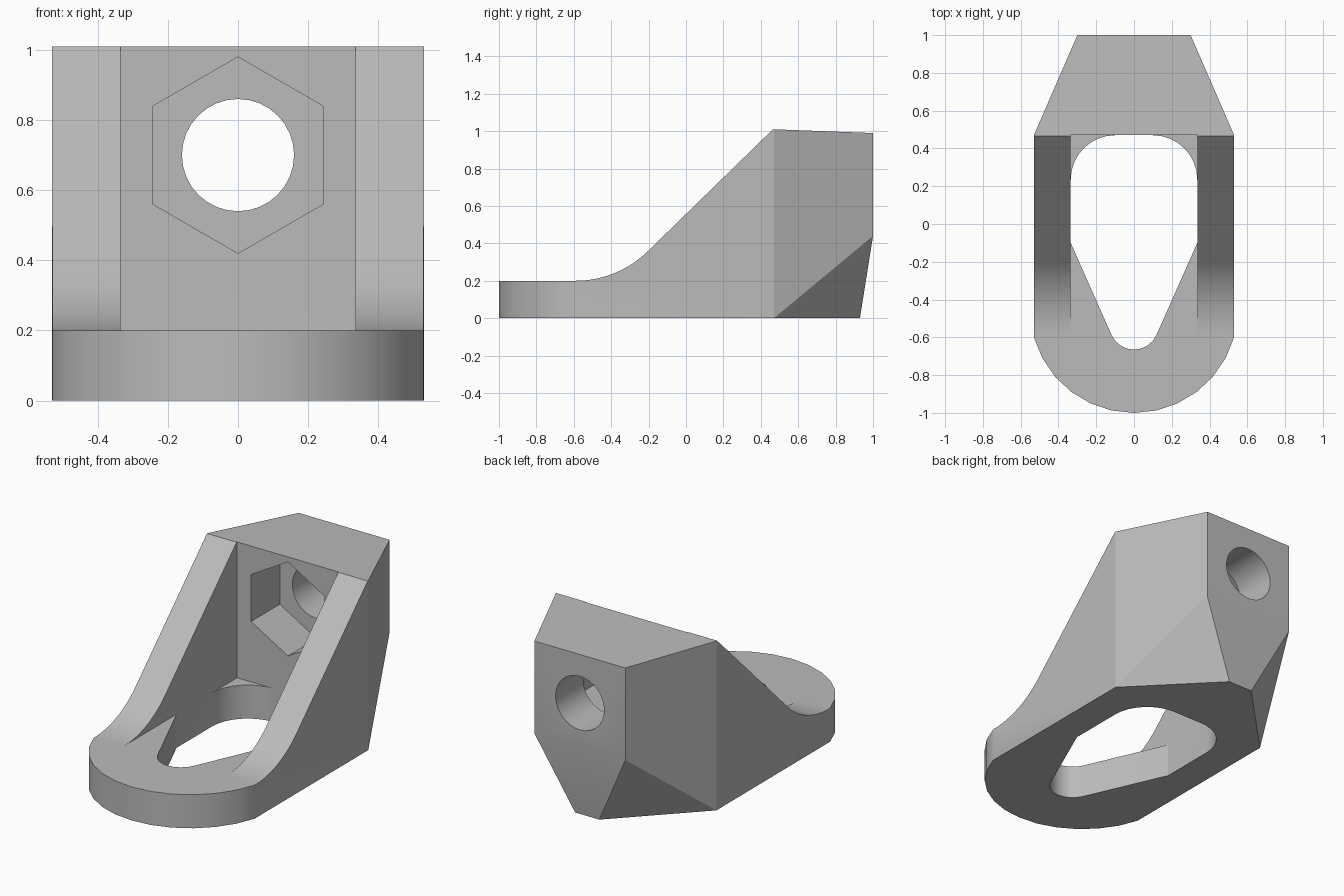
import bpy, bmesh
from math import sin, cos, radians
from mathutils import Vector

if "Cube" in bpy.data.objects:
    bpy.data.objects.remove(bpy.data.objects["Cube"], do_unlink=True)

grey = bpy.data.materials.new("plain grey")
grey.use_nodes = True
grey.diffuse_color = (0.5, 0.5, 0.5, 1)
grey.node_tree.nodes["Principled BSDF"].inputs["Base Color"].default_value = grey.diffuse_color


def arc(cx, cy, r, start, end, steps):
    angles = [radians(start + (end - start) * i / steps) for i in range(steps + 1)]
    return [(cx + r * cos(a), cy + r * sin(a)) for a in angles]


def prism(name, points, low, high, axis, chops=()):
    """Extrude a 2D outline along an axis, then slice off corners by planes."""
    place = {"X": lambda u, v, w: (w, u, v),
             "Y": lambda u, v, w: (u, w, v),
             "Z": lambda u, v, w: (u, v, w)}[axis]
    bm = bmesh.new()
    face = bm.faces.new([bm.verts.new(place(u, v, low)) for u, v in points])
    new = bmesh.ops.extrude_face_region(bm, geom=[face])["geom"]
    shift = Vector(place(0, 0, high - low))
    bmesh.ops.translate(bm, vec=shift, verts=[g for g in new if isinstance(g, bmesh.types.BMVert)])
    for a, b, c in chops:
        normal = (b - a).cross(c - a).normalized()
        if normal.z > 0:
            normal.negate()
        cut = bmesh.ops.bisect_plane(bm, geom=bm.verts[:] + bm.edges[:] + bm.faces[:], dist=1e-5,
                                     plane_co=a, plane_no=normal, clear_outer=True)
        rim = [e for e in bm.edges if e.is_boundary]
        bmesh.ops.holes_fill(bm, edges=rim)
    bmesh.ops.recalc_face_normals(bm, faces=bm.faces[:])
    mesh = bpy.data.meshes.new(name)
    bm.to_mesh(mesh)
    bm.free()
    mesh.materials.append(grey)
    obj = bpy.data.objects.new(name, mesh)
    bpy.context.collection.objects.link(obj)
    return obj


def combine(target, tool, operation):
    mod = target.modifiers.new(tool.name, "BOOLEAN")
    mod.operation, mod.solver, mod.object = operation, "EXACT", tool
    bpy.context.view_layer.objects.active = target
    bpy.ops.object.modifier_apply(modifier=mod.name)
    bpy.data.objects.remove(tool, do_unlink=True)


# Plan outline: rounded nose, straight sides, tapered back with chopped lower corners
outline = arc(0, -0.449, 0.551, -164, -16, 12) + [(0.53, 0.47), (0.3, 1), (-0.3, 1), (-0.53, 0.47)]
chops = [(Vector((-0.3, 1, 0.44)), Vector((0.3, 1, 0.44)), Vector((0, 0.93, 0)))]
chops += [(Vector((s * 0.53, 0.47, 0)), Vector((s * 0.3, 1, 0.44)), Vector((s * 0.08, 0.93, 0)))
          for s in (-1, 1)]
bracket = prism("angle_bracket", outline, 0, 1.2, "Z", chops)

# Side profile: flat toe, curved rise, sloping gusset, nearly level top
profile = [(-1.1, -0.1), (-1.1, 0.2)] + arc(-0.59, 0.75, 0.55, -90, -45, 12)
profile += [(0.465, 1.01), (1.1, 0.986), (1.1, -0.1)]
combine(bracket, prism("side_profile", profile, -0.7, 0.7, "X"), "INTERSECT")

# Channel between the gussets
channel = [(-0.335, -0.59), (0.335, -0.59), (0.335, 0.47), (-0.335, 0.47)]
combine(bracket, prism("channel", channel, 0.2, 1.3, "Z"), "DIFFERENCE")

# Teardrop slot through the floor
slot = arc(0, -0.535, 0.13, -156, -24, 8) + [(0.335, -0.1)]
slot += arc(0.1, 0.235, 0.235, 0, 90, 8) + arc(-0.1, 0.235, 0.235, 90, 180, 8) + [(-0.335, -0.1)]
combine(bracket, prism("floor_slot", slot, -0.1, 0.3, "Z"), "DIFFERENCE")

# Hexagonal nut pocket and round bolt hole in the back wall
combine(bracket, prism("nut_pocket", arc(0, 0.7, 0.28, 90, 390, 5), 0.3, 0.74, "Y"), "DIFFERENCE")
combine(bracket, prism("bolt_hole", arc(0, 0.7, 0.16, 0, 348.75, 31), 0.6, 1.2, "Y"), "DIFFERENCE")

bpy.ops.object.select_all(action="DESELECT")
bracket.select_set(True)
bpy.context.view_layer.objects.active = bracket
bpy.ops.object.shade_smooth_by_angle(angle=radians(22.5))
